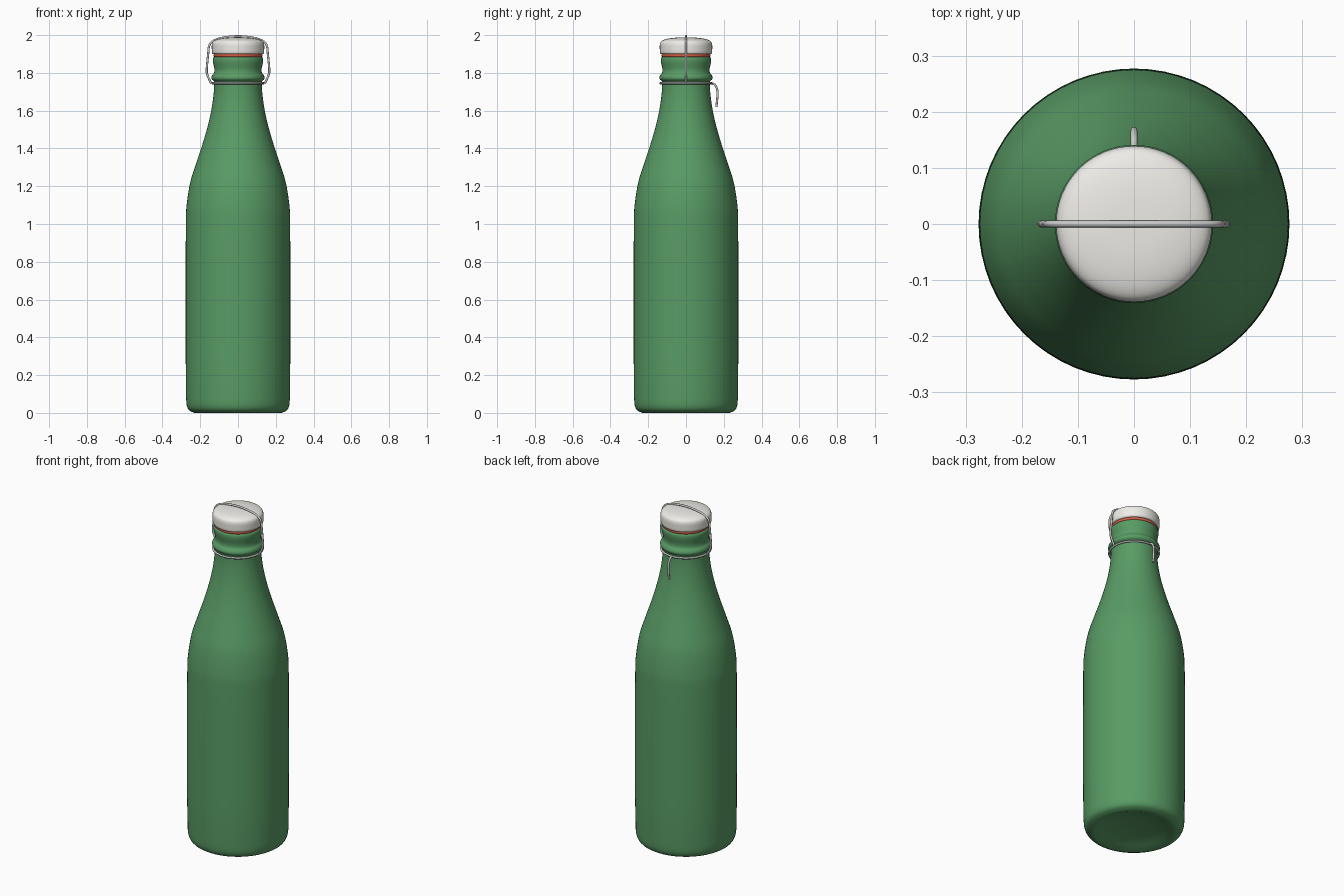
import bpy, bmesh, math
from mathutils import Vector

if "Cube" in bpy.data.objects:
    bpy.data.objects.remove(bpy.data.objects["Cube"])


def material(name, color):
    m = bpy.data.materials.new(name)
    m.diffuse_color = (*color, 1)
    m.use_nodes = True
    m.node_tree.nodes["Principled BSDF"].inputs["Base Color"].default_value = m.diffuse_color
    return m


def spline(pts, steps=5):
    # Catmull-Rom curve through the points
    p = [Vector(q) for q in pts]
    p = [2 * p[0] - p[1]] + p + [2 * p[-1] - p[-2]]
    out = []
    for a, b, c, d in zip(p, p[1:], p[2:], p[3:]):
        for i in range(steps):
            t = i / steps
            out.append(0.5 * (2 * b + (c - a) * t + (2 * a - 5 * b + 4 * c - d) * t * t
                              + (3 * b - a - 3 * c + d) * t ** 3))
    return out + [p[-2]]


def lathe(name, profile, mat=None, n=64):
    bm = bmesh.new()
    rings = []
    for r, z in profile:
        if r < 1e-4:
            rings.append([bm.verts.new((0, 0, z))] * n)
        else:
            rings.append([bm.verts.new((r * math.cos(2 * math.pi * i / n),
                                        r * math.sin(2 * math.pi * i / n), z)) for i in range(n)])
    for lo, hi in zip(rings, rings[1:]):
        for i in range(n):
            j = (i + 1) % n
            face = list(dict.fromkeys([lo[i], lo[j], hi[j], hi[i]]))
            if len(face) > 2:
                bm.faces.new(face)
    bmesh.ops.recalc_face_normals(bm, faces=bm.faces)
    finish(name, bm, mat)


def finish(name, bm, mat):
    me = bpy.data.meshes.new(name)
    bm.to_mesh(me)
    bm.free()
    ob = bpy.data.objects.new(name, me)
    bpy.context.collection.objects.link(ob)
    if mat:
        me.materials.append(mat)
    bpy.ops.object.select_all(action='DESELECT')
    bpy.context.view_layer.objects.active = ob
    ob.select_set(True)
    bpy.ops.object.shade_smooth_by_angle(angle=math.radians(40))


def wire(name, pts, radius=0.006):
    cu = bpy.data.curves.new(name, 'CURVE')
    cu.dimensions = '3D'
    cu.bevel_depth = radius
    cu.bevel_resolution = 3
    cu.use_fill_caps = True
    sp = cu.splines.new('POLY')
    sp.points.add(len(pts) - 1)
    for q, p in zip(sp.points, pts):
        q.co = (*p, 1)
    sp.use_smooth = True
    bpy.context.collection.objects.link(bpy.data.objects.new(name, cu))


def torus(name, r, thick, z, mat=None):
    prof = [(r + thick * math.cos(a), z + thick * math.sin(a))
            for a in [2 * math.pi * i / 12 for i in range(13)]]
    lathe(name, prof, mat)


green = material("green_glass", (0.10, 0.33, 0.13))
white = material("white_ceramic", (0.85, 0.84, 0.80))
red = material("red_rubber", (0.70, 0.12, 0.06))

# bottle: punt, rounded foot, body, shoulder, neck with collar, lip
foot = [(0, 0.035), (0.10, 0.030), (0.18, 0.014), (0.215, 0)]
foot += spline([(0.23, 0), (0.258, 0.013), (0.271, 0.038), (0.275, 0.08)], 3)
side = spline([(0.277, 0.30), (0.277, 0.70), (0.276, 1.0), (0.272, 1.10), (0.253, 1.22),
               (0.222, 1.32), (0.189, 1.42), (0.160, 1.52), (0.140, 1.61), (0.129, 1.69),
               (0.126, 1.75)])
lip = spline([(0.128, 1.757), (0.138, 1.765), (0.141, 1.775), (0.137, 1.787), (0.127, 1.80),
              (0.125, 1.82), (0.131, 1.85), (0.133, 1.868), (0.130, 1.882), (0.120, 1.885)], 3)
lathe("bottle", foot + side + lip + [(0.09, 1.885)], green)

# rubber gasket and ceramic stopper
lathe("gasket", [(0, 1.878), (0.122, 1.882), (0.129, 1.888), (0.130, 1.894),
                 (0.126, 1.902), (0, 1.904)], red)
lathe("stopper", [(0, 1.899), (0.128, 1.899)]
      + spline([(0.134, 1.901), (0.138, 1.908), (0.139, 1.93), (0.138, 1.953), (0.130, 1.968),
                (0.105, 1.979), (0.06, 1.986), (0, 1.988)], 4), white)

# wire collar, bail over the top and lever at the back
torus("neck_wire", 0.135, 0.006, 1.745)
half = [(0.142, 0, 1.745), (0.152, 0, 1.765), (0.165, 0, 1.80), (0.164, 0, 1.84),
        (0.158, 0, 1.90), (0.153, 0, 1.942), (0.137, 0, 1.965), (0.10, 0, 1.982), (0.05, 0, 1.991)]
wire("bail", spline(half + [(0, 0, 1.994)] + [(-x, y, z) for x, y, z in reversed(half)]))
wire("lever", spline([(0, 0.135, 1.745), (0, 0.152, 1.738), (0, 0.164, 1.715),
                      (0, 0.167, 1.685), (0, 0.161, 1.62)]))
